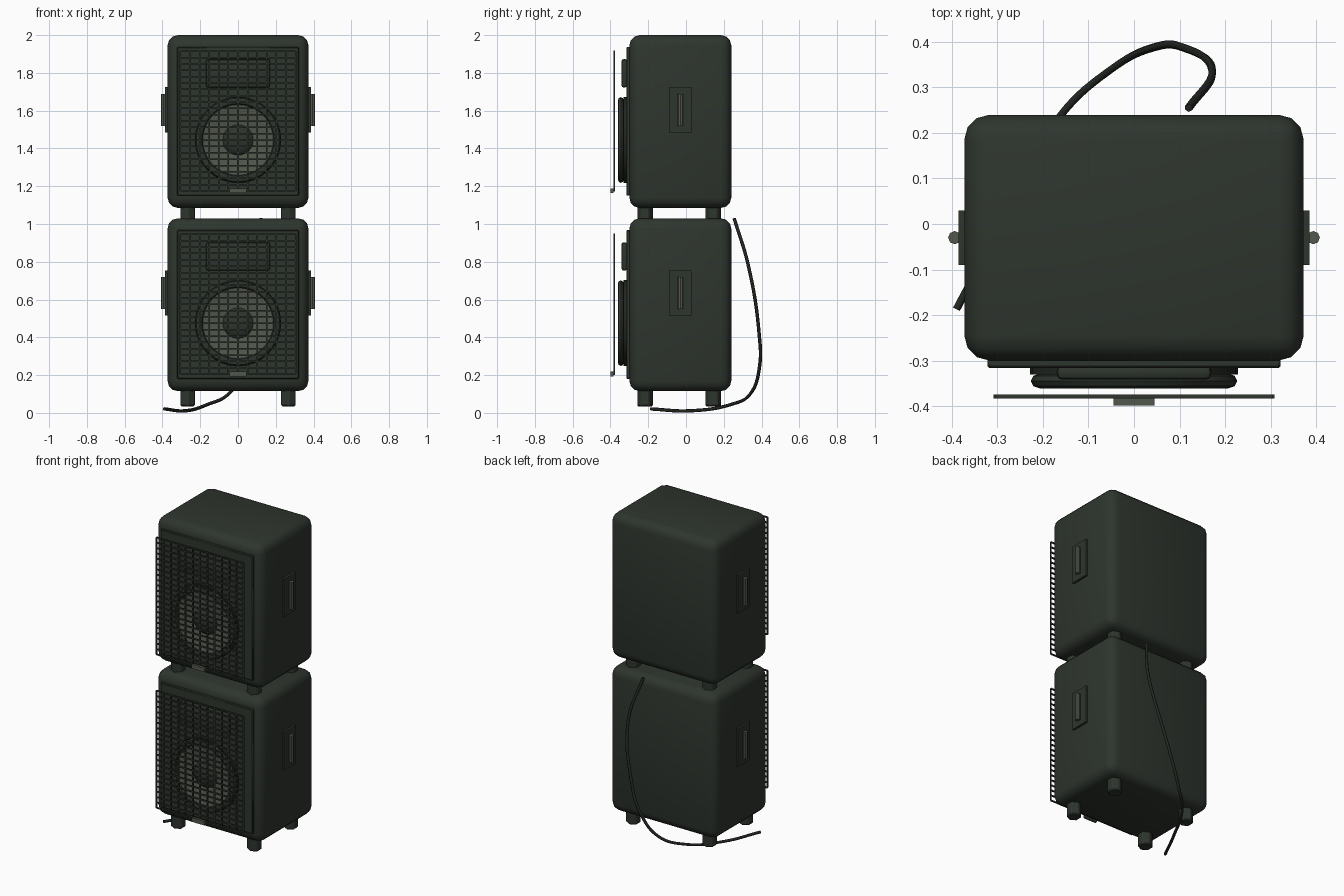
import bpy, math
from mathutils import Matrix, Vector

cube = bpy.data.objects.get("Cube")
if cube:
    bpy.data.objects.remove(cube, do_unlink=True)


def material(name, r, g, b):
    m = bpy.data.materials.new(name)
    m.use_nodes = True
    m.diffuse_color = (r, g, b, 1)
    node = next(n for n in m.node_tree.nodes if n.type == "BSDF_PRINCIPLED")
    node.inputs["Base Color"].default_value = (r, g, b, 1)
    return m


SHELL = material("dark green shell", 0.027, 0.035, 0.027)
DARK = material("near black green", 0.016, 0.020, 0.016)
GRILLE = material("grille green", 0.028, 0.036, 0.026)
PALE = material("pale olive", 0.085, 0.098, 0.075)


def finish(name, mat, bevel=0, segments=2, smooth=True):
    ob = bpy.context.object
    ob.name = name
    ob.data.materials.append(mat)
    if bevel:
        mod = ob.modifiers.new("Bevel", "BEVEL")
        mod.width, mod.segments = bevel, segments
        bpy.ops.object.modifier_apply(modifier=mod.name)
    if smooth:
        bpy.ops.object.shade_smooth_by_angle(angle=math.radians(40))
    return ob


def box(name, mat, x, y, z, bevel=0, segments=2):
    """Box given by its (min, max) span on each axis."""
    spans = (x, y, z)
    bpy.ops.mesh.primitive_cube_add(size=1, location=[(a + b) / 2 for a, b in spans])
    bpy.context.object.data.transform(Matrix.Diagonal([b - a for a, b in spans] + [1]))
    return finish(name, mat, bevel, segments)


def lathe(name, mat, profile, z, sides=32):
    """Spin (radius, y) points around the front-back axis."""
    n = len(profile)
    verts, faces = [], []
    for i in range(sides):
        a = math.tau * i / sides
        verts += [(r * math.cos(a), y, z + r * math.sin(a)) for r, y in profile]
        j = (i + 1) % sides
        faces += [(i * n + k, i * n + k + 1, j * n + k + 1, j * n + k) for k in range(n - 1)]
    me = bpy.data.meshes.new(name)
    me.from_pydata(verts, [], faces)
    ob = bpy.data.objects.new(name, me)
    bpy.context.collection.objects.link(ob)
    bpy.ops.object.select_all(action="DESELECT")
    ob.select_set(True)
    bpy.context.view_layer.objects.active = ob
    return finish(name, mat)


def grille(name, z):
    """Crossed wires in one mesh."""
    verts, faces = [], []

    def bar(c, h):
        s = len(verts)
        for k in range(8):
            verts.append(tuple(c[i] + h[i] * (1 if k >> i & 1 else -1) for i in range(3)))
        for f in ((0, 2, 3, 1), (4, 5, 7, 6), (0, 1, 5, 4), (2, 6, 7, 3), (0, 4, 6, 2), (1, 3, 7, 5)):
            faces.append([s + i for i in f])

    t, hx, hz, cols, rows = 0.004, 0.305, 0.37, 13, 23
    for i in range(cols):
        bar((hx * (2 * i / (cols - 1) - 1), -0.379, z), (t, t, hz))
    for i in range(rows):
        bar((0, -0.379, z + hz * (2 * i / (rows - 1) - 1)), (hx, t, t))
    me = bpy.data.meshes.new(name)
    me.from_pydata(verts, [], faces)
    me.materials.append(GRILLE)
    bpy.context.collection.objects.link(bpy.data.objects.new(name, me))


def cabinet(tag, z):
    # Shell, front panel and horn
    box(tag + "_cabinet", SHELL, (-0.373, 0.373), (-0.30, 0.24), (z + 0.115, z + 1.03), 0.055, 3)
    box(tag + "_front_panel", SHELL, (-0.322, 0.322), (-0.316, -0.29), (z + 0.18, z + 0.967), 0.004, 1)
    box(tag + "_horn", SHELL, (-0.17, 0.17), (-0.342, -0.31), (z + 0.753, z + 0.903), 0.012)

    # Woofer: flange, rolled rim, cone and dust cap
    wz = z + 0.475
    lathe(tag + "_woofer_flange", DARK, [(0.228, -0.314), (0.228, -0.331), (0.19, -0.331)], wz)
    rim = [(0.207 + 0.02 * math.cos(a), -0.345 - 0.016 * math.sin(a))
           for a in (math.tau * k / 8 for k in range(9))]
    lathe(tag + "_woofer_rim", SHELL, rim, wz)
    lathe(tag + "_woofer_cone", PALE, [(0.192, -0.343), (0.07, -0.322)], wz)
    lathe(tag + "_woofer_cap", SHELL, [(0.082, -0.322), (0.075, -0.333), (0.045, -0.343), (0, -0.347)], wz)

    # Grille and blank badge
    grille(tag + "_grille", z + 0.575)
    box(tag + "_badge", PALE, (-0.045, 0.045), (-0.399, -0.383), (z + 0.193, z + 0.219))

    # Side handles and feet
    for side, s in (("left", 1), ("right", -1)):
        box(f"{tag}_{side}_handle_plate", SHELL, sorted((s * 0.37, s * 0.386)),
            (-0.09, 0.03), (z + 0.515, z + 0.755))
        bpy.ops.mesh.primitive_cylinder_add(vertices=8, radius=0.0145, depth=0.17,
                                            location=(s * 0.394, -0.03, z + 0.634))
        finish(f"{tag}_{side}_handle_bar", PALE, smooth=False)
        for end, y in (("front", -0.217), ("back", 0.145)):
            bpy.ops.mesh.primitive_cylinder_add(vertices=6, radius=0.044, depth=0.10,
                                                location=(s * 0.267, y, z + 0.085))
            finish(f"{tag}_{end}_{side}_foot", SHELL, 0.006, 1, smooth=False)


cabinet("lower", 0)
cabinet("upper", 0.97)

# Loose cable hanging behind and trailing under the stack
path = [(0.12, 0.255, 1.03), (0.172, 0.33, 0.78), (0.11, 0.387, 0.42), (0.05, 0.39, 0.25),
        (-0.05, 0.34, 0.10), (-0.16, 0.24, 0.045), (-0.28, 0.02, 0.011), (-0.39, -0.187, 0.021)]
curve = bpy.data.curves.new("cable", "CURVE")
curve.dimensions = "3D"
curve.bevel_depth = 0.009
curve.bevel_resolution = 1
curve.resolution_u = 8
curve.use_fill_caps = True
spline = curve.splines.new("BEZIER")
spline.bezier_points.add(len(path) - 1)
for p, co in zip(spline.bezier_points, path):
    p.co = Vector(co)
    p.handle_left_type = p.handle_right_type = "AUTO"
curve.materials.append(DARK)
bpy.context.collection.objects.link(bpy.data.objects.new("cable", curve))
